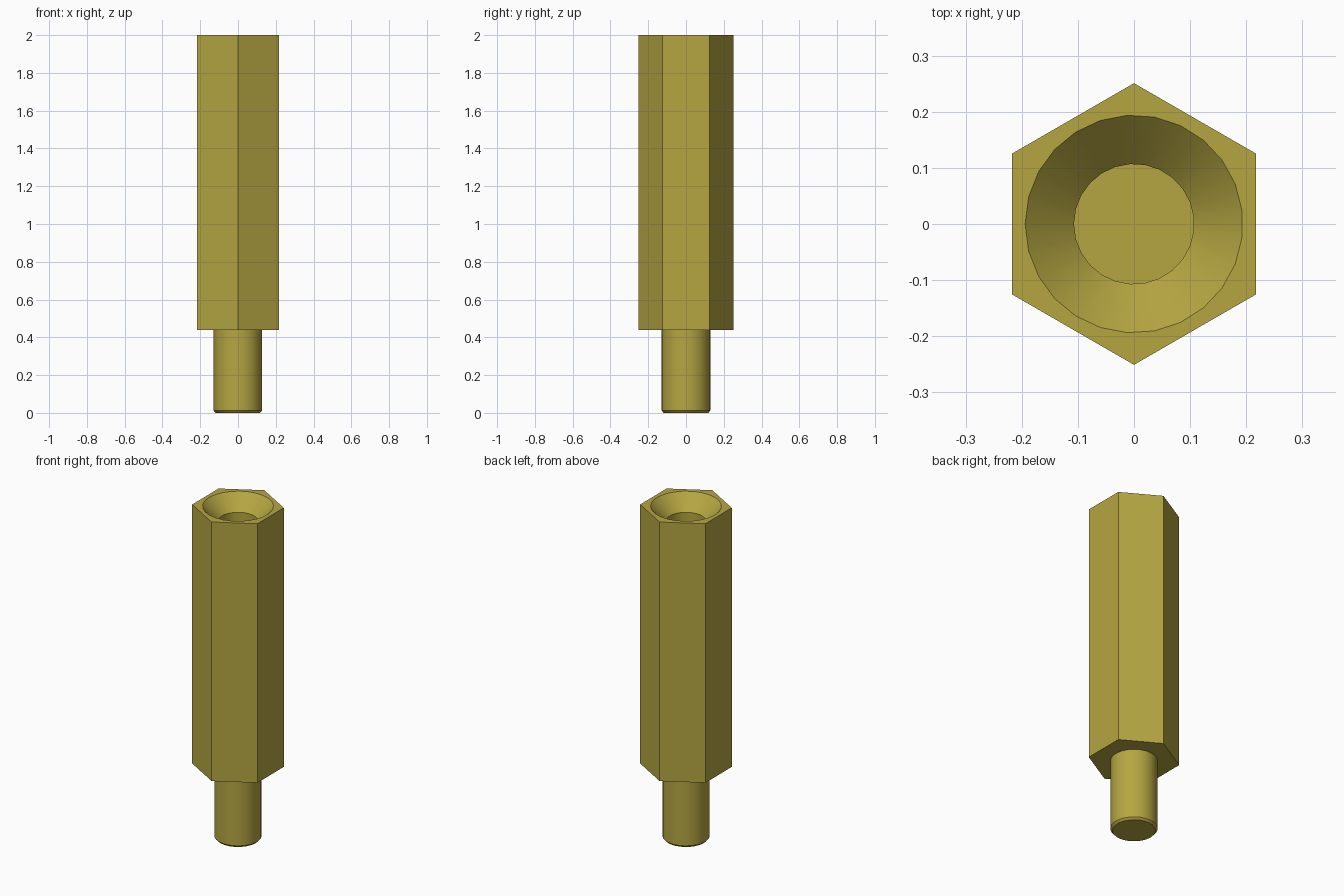
import bpy, bmesh, math

cube = bpy.data.objects.get("Cube")
if cube:
    bpy.data.objects.remove(cube)

SIDES = 25        # facets of every round part
BODY_Z = 0.438    # underside of the hexagonal body
TOP = 2.0

brass = bpy.data.materials.new("brass")
brass.use_nodes = True
colour = (0.462, 0.381, 0.0545, 1)
brass.diffuse_color = colour
brass.node_tree.nodes["Principled BSDF"].inputs["Base Color"].default_value = colour


def ring(bm, n, r, z, start):
    """A closed loop of n vertices."""
    return [bm.verts.new((r * math.cos(start + math.tau * i / n),
                          r * math.sin(start + math.tau * i / n), z)) for i in range(n)]


def bridge(bm, a, b):
    """Quads between two loops of equal length."""
    n = len(a)
    for i in range(n):
        bm.faces.new((a[i], a[(i + 1) % n], b[(i + 1) % n], b[i]))


def lathe(bm, profile):
    """Bridged round loops through (radius, z) points, last one capped."""
    loops = [ring(bm, SIDES, r, z, math.pi) for r, z in profile]
    for a, b in zip(loops, loops[1:]):
        bridge(bm, a, b)
    bm.faces.new(loops[-1])
    return loops[0]


def finish(bm, name):
    bmesh.ops.recalc_face_normals(bm, faces=bm.faces[:])
    mesh = bpy.data.meshes.new(name)
    bm.to_mesh(mesh)
    bm.free()
    mesh.materials.append(brass)
    obj = bpy.data.objects.new(name, mesh)
    bpy.context.collection.objects.link(obj)
    bpy.ops.object.select_all(action='DESELECT')
    obj.select_set(True)
    bpy.context.view_layer.objects.active = obj
    bpy.ops.object.shade_smooth_by_angle(angle=math.radians(30))


# Hexagonal body with a countersunk blind bore
bm = bmesh.new()
low = ring(bm, 6, 0.251, BODY_Z, math.pi / 2)
high = ring(bm, 6, 0.251, TOP, math.pi / 2)
bridge(bm, low, high)
bm.faces.new(low)
rim = lathe(bm, [(0.194, TOP), (0.107, TOP - 0.087), (0.107, TOP - 0.7)])
# Flat top between the hexagon and the countersink rim
edges = [bm.edges.get((loop[i - 1], loop[i])) for loop in (high, rim) for i in range(len(loop))]
bmesh.ops.triangle_fill(bm, edges=edges, use_beauty=True)
finish(bm, "hex_body")

# Round stud with a chamfered end
bm = bmesh.new()
stud_top = lathe(bm, [(0.129, BODY_Z + 0.01), (0.129, 0.012), (0.118, 0)])
bm.faces.new(stud_top)
finish(bm, "stud")
